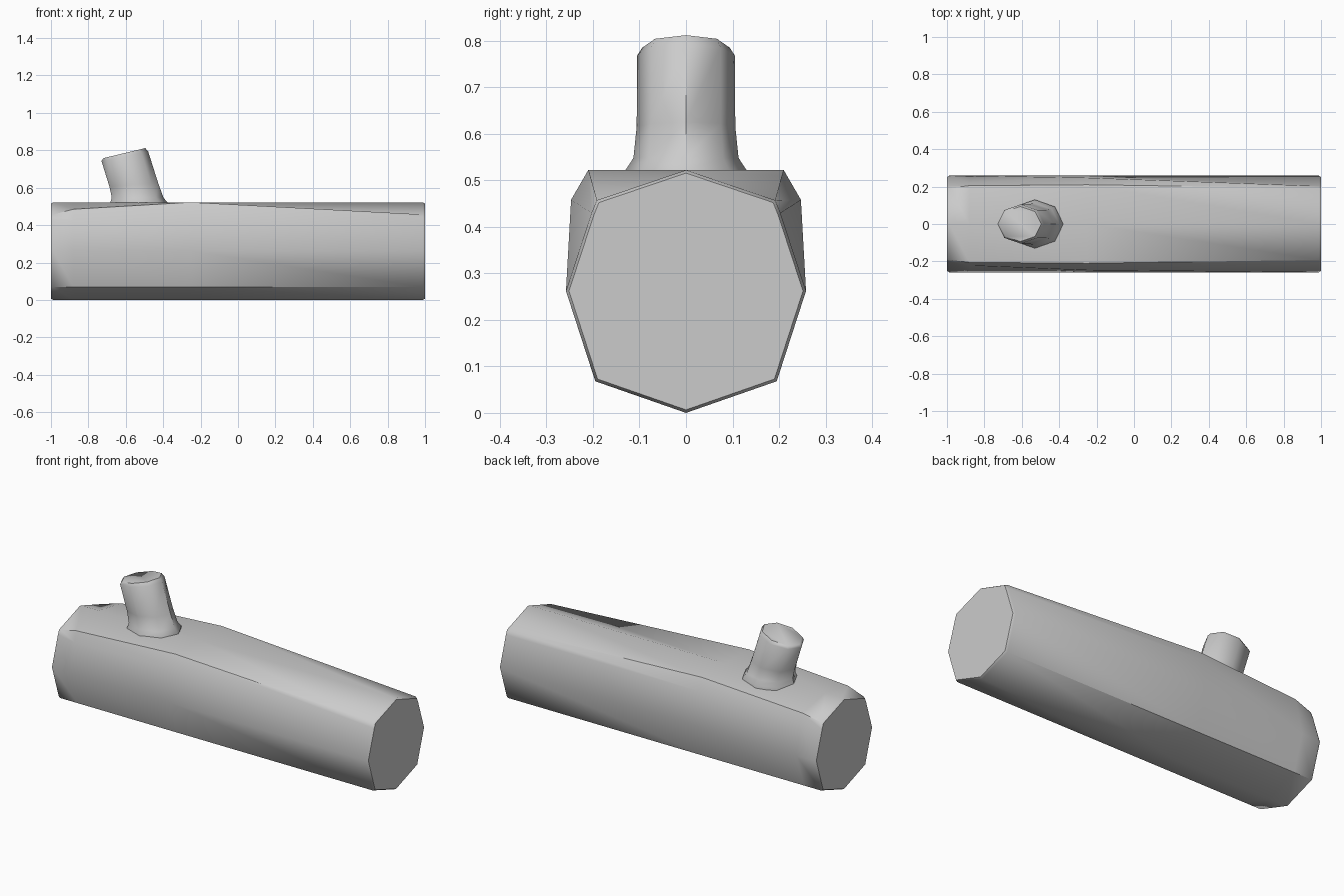
import bpy, bmesh, math

if "Cube" in bpy.data.objects:
    bpy.data.objects.remove(bpy.data.objects["Cube"])


def loft(name, rings):
    """Skin equal-sized closed rings and cap both ends."""
    bm = bmesh.new()
    loops = [[bm.verts.new(p) for p in r] for r in rings]
    for a, b in zip(loops, loops[1:]):
        n = len(a)
        for i in range(n):
            j = (i + 1) % n
            bm.faces.new((a[i], a[j], b[j], b[i]))
    bm.faces.new(loops[0])
    bm.faces.new(loops[-1])
    bmesh.ops.recalc_face_normals(bm, faces=bm.faces)
    me = bpy.data.meshes.new(name)
    bm.to_mesh(me)
    bm.free()
    ob = bpy.data.objects.new(name, me)
    bpy.context.collection.objects.link(ob)
    bpy.ops.object.select_all(action='DESELECT')
    ob.select_set(True)
    bpy.context.view_layer.objects.active = ob
    bpy.ops.object.shade_smooth_by_angle(angle=math.radians(50))
    return ob


def log_ring(x, shoulder, top, s=1.0):
    """Octagonal section whose upper corners can swell towards a flat top."""
    half = [(0.195, 0.068), (0.258, 0.262), shoulder, top]
    pts = [(0, 0.0)] + half + [(0, 0.522)] + [(-y, z) for y, z in reversed(half)]
    return [(x, y * s, 0.261 + (z - 0.261) * s) for y, z in pts]


# Trunk: octagonal ends, flattened and widened on top around the branch
end = ((0.203, 0.43), (0.192, 0.457))
loft("log_trunk", [
    log_ring(-1.0, *end, 0.975),
    log_ring(-0.988, *end),
    log_ring(-0.88, (0.222, 0.425), (0.205, 0.485)),
    log_ring(-0.25, (0.247, 0.458), (0.21, 0.522)),
    log_ring(0.988, *end),
    log_ring(1.0, *end, 0.975),
])


# Branch stub: leaning octagonal tube with flared foot and slanted, softened tip
def stub_ring(cx, cz, rx, ry, tilt):
    return [(cx + rx * math.cos(k * math.pi / 4), ry * math.sin(k * math.pi / 4),
             cz + tilt * rx * math.cos(k * math.pi / 4)) for k in range(8)]


loft("branch_stub", [
    stub_ring(-0.53, 0.48, 0.15, 0.13, 0),
    stub_ring(-0.53, 0.522, 0.152, 0.13, 0),
    stub_ring(-0.537, 0.548, 0.138, 0.113, 0),
    stub_ring(-0.557, 0.615, 0.13, 0.106, 0.08),
    stub_ring(-0.605, 0.768, 0.125, 0.105, 0.2),
    stub_ring(-0.608, 0.785, 0.112, 0.094, 0.24),
])
